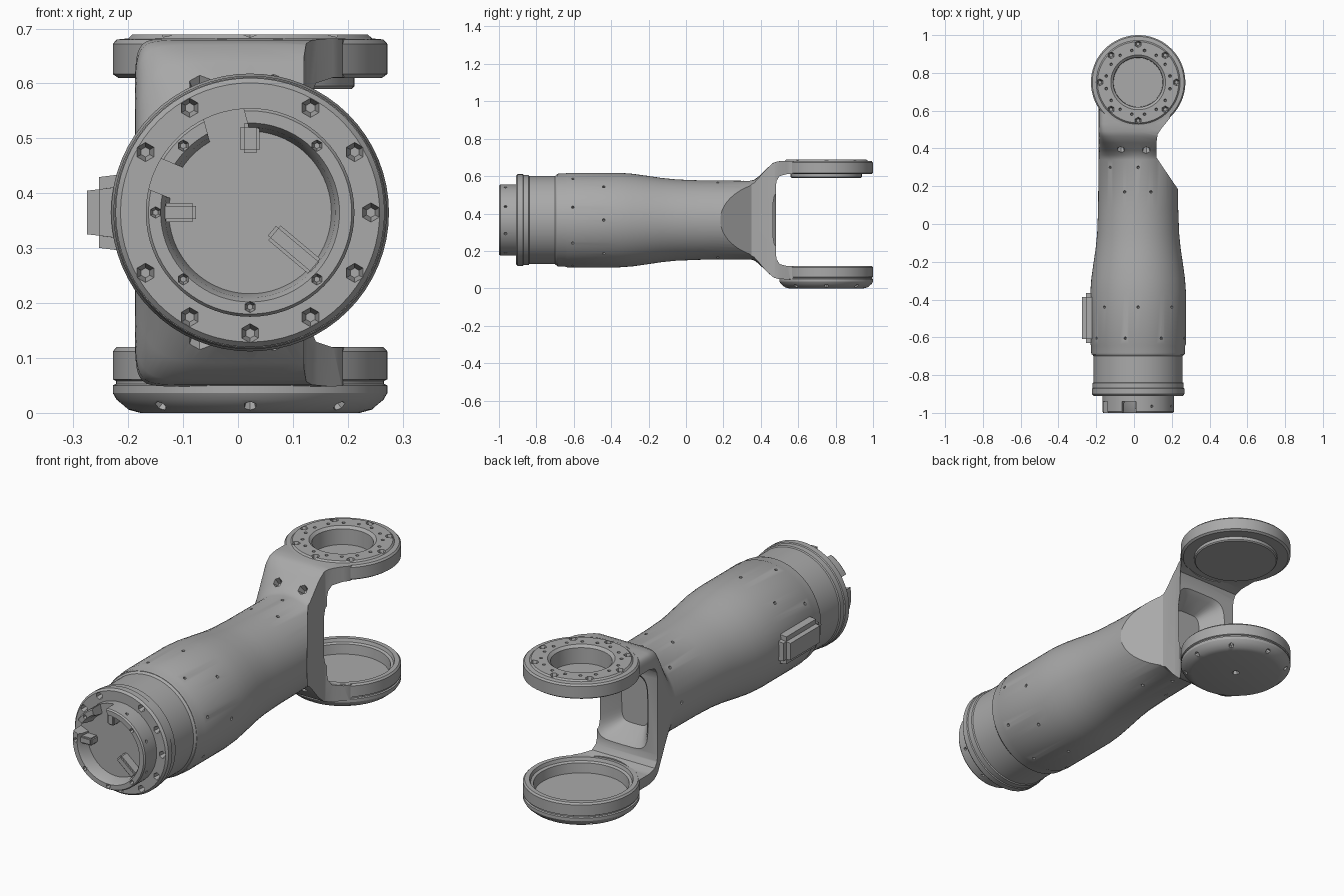
import bpy, bmesh, math
from mathutils import Vector, Matrix

if "Cube" in bpy.data.objects:
    bpy.data.objects.remove(bpy.data.objects["Cube"])

CX, CZ, RY = 0.022, 0.365, 0.75        # body axis x/z, fork ring centre y
X, Y, Z = Vector((1, 0, 0)), Vector((0, 1, 0)), Vector((0, 0, 1))

grey = bpy.data.materials.new("machined grey")
grey.diffuse_color = (0.4, 0.4, 0.4, 1)
grey.use_nodes = True
grey.node_tree.nodes["Principled BSDF"].inputs["Base Color"].default_value = grey.diffuse_color


def finish(bm, name):
    bmesh.ops.recalc_face_normals(bm, faces=bm.faces)
    me = bpy.data.meshes.new(name)
    bm.to_mesh(me)
    bm.free()
    ob = bpy.data.objects.new(name, me)
    bpy.context.collection.objects.link(ob)
    me.materials.append(grey)
    return ob


def skin(bm, rings):
    """Bridge closed rings of vertices; a ring may be a single axis vertex."""
    for a, b in zip(rings, rings[1:]):
        n = max(len(a), len(b))
        for i in range(n):
            j = (i + 1) % n
            if len(a) == 1:
                bm.faces.new((a[0], b[i], b[j]))
            elif len(b) == 1:
                bm.faces.new((a[i], a[j], b[0]))
            else:
                bm.faces.new((a[i], a[j], b[j], b[i]))


def lathe(name, profile, axis, n=72):
    """Revolve (radius, height) points around the body (y) or ring (z) axis."""
    bm = bmesh.new()
    rings = []
    for r, h in profile:
        ring = []
        for i in range(n if r else 1):
            a = math.tau * i / n
            c, s = r * math.cos(a), r * math.sin(a)
            ring.append(bm.verts.new((CX + c, h, CZ + s) if axis == 'y'
                                     else (CX + c, RY + s, h)))
        rings.append(ring)
    skin(bm, rings)
    return finish(bm, name)


def loft(name, sections, cx=CX, n=64):
    """Superellipse sections (y, half width, half height, exponent)."""
    bm = bmesh.new()
    rings = []
    for y, rx, rz, e in sections:
        ring = []
        for i in range(n):
            a = math.tau * i / n
            c, s = math.cos(a), math.sin(a)
            ring.append(bm.verts.new((
                cx + rx * math.copysign(abs(c) ** (2 / e), c), y,
                CZ + rz * math.copysign(abs(s) ** (2 / e), s))))
        rings.append(ring)
    skin(bm, rings)
    bm.faces.new(rings[0])
    bm.faces.new(rings[-1])
    bmesh.ops.triangulate(bm, faces=[f for f in bm.faces if len(f.verts) == 4])
    return finish(bm, name)


def prism(name, pts, direction):
    bm = bmesh.new()
    f = bm.faces.new([bm.verts.new(p) for p in pts])
    out = bmesh.ops.extrude_face_region(bm, geom=[f])
    bmesh.ops.translate(bm, vec=direction,
                        verts=[v for v in out['geom'] if isinstance(v, bmesh.types.BMVert)])
    return finish(bm, name)


def pits(name, items, sides=6):
    """Conical bolt pits: (position on surface, outward direction, radius, depth)."""
    bm = bmesh.new()
    for p, d, r, depth in items:
        m = Matrix.Translation(p) @ d.to_track_quat('Z', 'Y').to_matrix().to_4x4()
        bmesh.ops.create_cone(bm, cap_ends=True, segments=sides, radius1=r * 0.45,
                              radius2=r * 1.3, depth=2 * depth, matrix=m)
    return finish(bm, name)


def cut(ob, cutter):
    cutter.hide_render = True
    mod = ob.modifiers.new("cut", 'BOOLEAN')
    mod.operation, mod.solver, mod.object = 'DIFFERENCE', 'EXACT', cutter
    bpy.context.view_layer.objects.active = ob
    bpy.ops.object.modifier_apply(modifier=mod.name)
    bpy.data.objects.remove(cutter)


def around(axis, count, r, h, skip=(), offset=0):
    """Points and radial directions around an axis."""
    out = []
    for i in range(count):
        if i not in skip:
            a = math.tau * (i + offset) / count
            c, s = math.cos(a), math.sin(a)
            d = Vector((c, 0, s)) if axis == 'y' else Vector((c, s, 0))
            base = Vector((CX, h, CZ)) if axis == 'y' else Vector((CX, RY, h))
            out.append((base + d * r, d))
    return out


# Arm body: round tube swelling at the front, squaring into the fork
body = loft("arm_body_and_fork", [
    (-0.69, .246, .246, 2), (-0.68, .249, .249, 2), (-0.645, .249, .249, 2),
    (-0.635, .253, .253, 2), (-0.36, .253, .253, 2), (-0.29, .248, .248, 2),
    (-0.21, .237, .237, 2), (-0.13, .225, .225, 2), (-0.05, .217, .217, 2),
    (0.08, .212, .212, 2), (0.34, .21, .21, 2), (0.365, .21, .216, 2.3),
    (0.39, .21, .235, 3), (0.43, .21, .274, 5), (0.465, .21, .305, 9),
    (0.49, .21, .314, 12), (0.53, .21, .317, 14), (0.66, .21, .317, 14)])

# Fork gap, seen from the side
half = [(.48, .18), (.485, .21), (.50, .235), (.54, .246), (.9, .246)]
gap = [(-.5, y, CZ + z) for y, z in half] + [(-.5, y, CZ - z) for y, z in reversed(half)]
cut(body, prism("gap_cutter", gap, X))

# Slanted relief on the right flank, narrowing the fork
plan = [(.30, .085), (.6, .085), (.6, .9), (.25, .9), (.19, .56), (.145, .505),
        (.125, .475), (.12, .44), (.12, .35)]
cut(body, prism("flank_cutter", [(x, y, -.2) for x, y in plan], Z * 1.2))

# Room for the two fork rings
cut(body, lathe("ring_cutter", [(0, -.2), (.235, -.2), (.235, 1), (0, 1)], 'z'))

# Pocket in the fork's back wall
cut(body, loft("pocket_cutter", [(.38, .07, .12, 5), (.46, .12, .16, 5),
                                 (.50, .155, .2, 5)], cx=0.0, n=40))

# Small screw holes on the body, larger pits on the fork slopes
holes = [(p, d, .009, .02) for p, d in around('y', 8, .253, -.605, offset=.35)
         + around('y', 8, .253, -.44) + around('y', 8, .21, .30, skip=(0, 1, 7), offset=0)]
for s in (1, -1):
    holes += [(Vector((x, .395, CZ + s * .232)), Vector((0, -.7, s * .7)), .024, .03)
              for x in (-.07, .065)]
    holes += [(Vector((x, .17, CZ + s * .2)), Z * s, .009, .02) for x in (-.05, .09)]
cut(body, pits("body_hole_cutter", holes))

# Front coupling: stepped flange with a recessed spigot
coupling = lathe("front_coupling", [
    (0, -.94), (.148, -.94), (.155, -.985), (.163, -1), (.185, -1), (.19, -.993),
    (.19, -.91), (.236, -.91), (.245, -.90), (.245, -.872), (.241, -.868),
    (.241, -.842), (.236, -.838), (.236, -.70), (.244, -.69), (.244, -.66), (0, -.66)], 'y')
marks = [(p, -Y, .020, .035) for p, d in around('y', 12, .220, -.91, skip=(3, 6))]
marks += [(p, -Y, .012, .025) for p, d in around('y', 8, .172, -1, skip=(0, 2))]
marks += [(p, d, .009, .015) for p, d in around('y', 8, .19, -.965, offset=.5)]
cut(coupling, pits("coupling_hole_cutter", marks))
# Two key notches in the spigot rim
for ang, w in ((105, .075), (158, .06)):
    bm = bmesh.new()
    a = math.radians(ang)
    m = (Matrix.Translation((CX + .172 * math.cos(a), -.985, CZ + .172 * math.sin(a)))
         @ Matrix.Rotation(-a, 4, 'Y') @ Matrix.Diagonal((.07, .09, w, 1)))
    bmesh.ops.create_cube(bm, size=1, matrix=m)
    cut(coupling, finish(bm, "notch_cutter"))

# Locating lugs inside the spigot recess
lugs = []
for ang, r in ((90, .135), (180, .13), (-40, .105)):
    bm = bmesh.new()
    a = math.radians(ang)
    m = (Matrix.Translation((CX + r * math.cos(a), -.955, CZ + r * math.sin(a)))
         @ Matrix.Rotation(-a, 4, 'Y') @ Matrix.Diagonal((.29 - 1.75 * r, .06, .035, 1)))
    bmesh.ops.create_cube(bm, size=1, matrix=m)
    bmesh.ops.bevel(bm, geom=[e for e in bm.edges], offset=.006, segments=2, affect='EDGES')
    lugs.append(finish(bm, "spigot_lug"))

# Upper fork ring: bolted flange with a blind bore and a boss below
top = lathe("upper_fork_ring", [
    (0, .59), (.185, .59), (.19, .595), (.19, .61), (.24, .61), (.25, .617), (.25, .672),
    (.243, .68), (.222, .682), (.215, .689), (.145, .689), (.132, .678), (.13, .605),
    (0, .605)], 'z')
bolts = [(p, Z, .021, .03) for p, d in around('z', 8, .203, .688)]
bolts += [(p, Z, .009, .02) for p, d in around('z', 16, .172, .688, offset=.5)]
cut(top, pits("upper_bolt_cutter", bolts))

# Lower fork cup: open dish above, grooved cover plate below
cup = lathe("lower_fork_cup", [
    (0, 0), (.20, 0), (.222, .006), (.243, .024), (.25, .036), (.25, .05), (.244, .053),
    (.244, .058), (.25, .061), (.25, .112), (.243, .12), (.222, .12), (.217, .105),
    (.205, .10), (.20, .055), (0, .055)], 'z')
feet = [(p, (d - Z).normalized(), .014, .022)
        for p, d in around('z', 8, .230, .012, offset=0)]
feet.append((Vector((CX, RY, 0)), -Z, .02, .025))
cut(cup, pits("cup_pit_cutter", feet))

# Connector housing on the left flank
bm = bmesh.new()
bmesh.ops.create_cube(bm, size=1, matrix=Matrix.Translation((-.2325, -.4975, CZ))
                      @ Matrix.Diagonal((.085, .265, .145, 1)))
for v in bm.verts:
    if v.co.x < -.25:
        v.co.z = CZ + (v.co.z - CZ) * .85
bmesh.ops.bevel(bm, geom=[e for e in bm.edges if all(v.co.x < -.25 for v in e.verts)
                          or abs(e.verts[0].co.x - e.verts[1].co.x) > .05],
                offset=.022, segments=4, affect='EDGES')
housing = finish(bm, "side_connector_housing")

# Smooth shading with crisp edges
for ob in (body, coupling, top, cup, housing, *lugs):
    bpy.ops.object.select_all(action='DESELECT')
    ob.select_set(True)
    bpy.context.view_layer.objects.active = ob
    bpy.ops.object.shade_smooth_by_angle(angle=math.radians(30))
